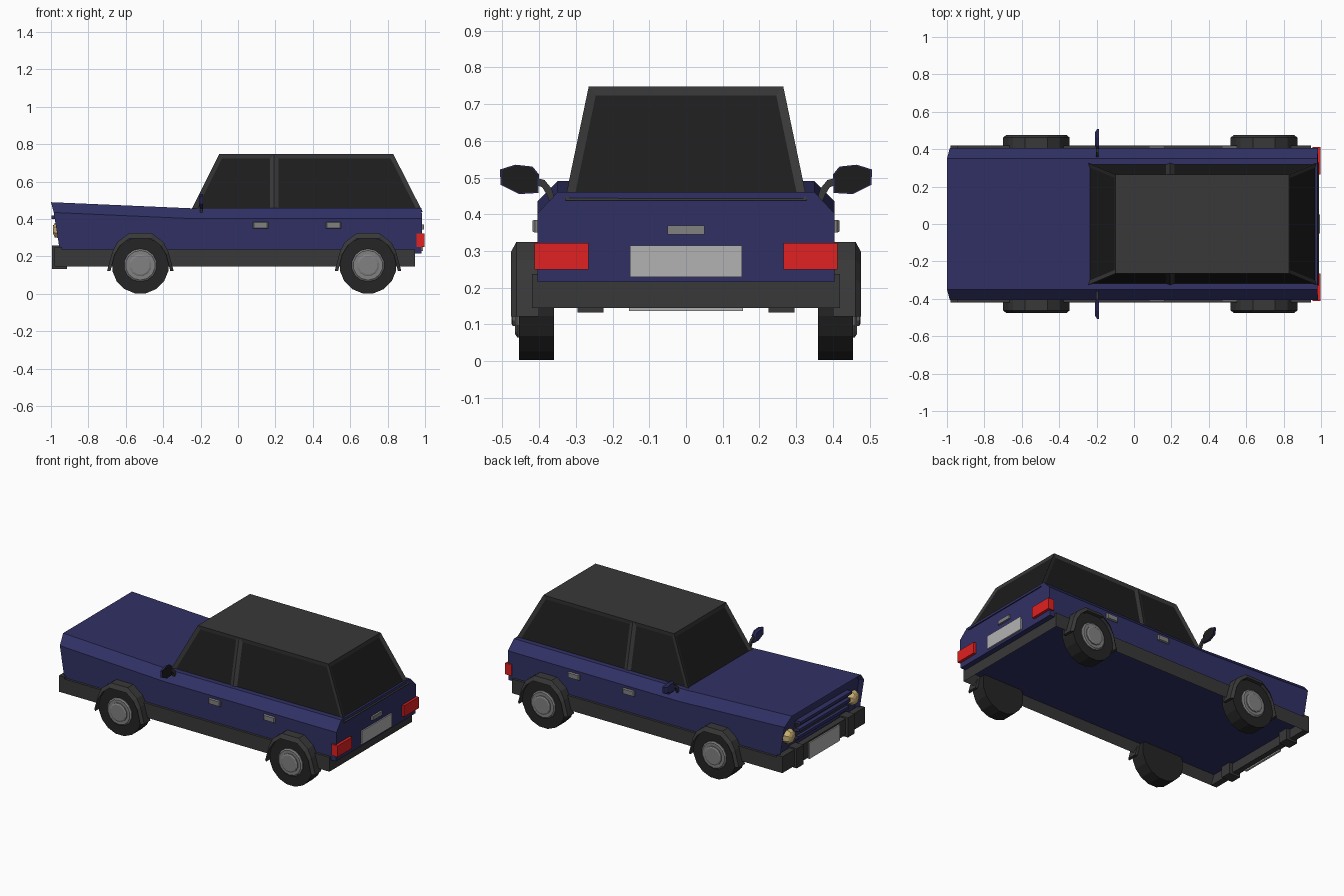
import bpy, bmesh, math
from mathutils import Vector

if "Cube" in bpy.data.objects:
    bpy.data.objects.remove(bpy.data.objects["Cube"])


def mat(name, r, g, b):
    m = bpy.data.materials.new(name)
    m.diffuse_color = (r, g, b, 1)
    m.use_nodes = True
    m.node_tree.nodes["Principled BSDF"].inputs["Base Color"].default_value = m.diffuse_color
    return m


BLUE = mat("blue_paint", 0.03, 0.03, 0.13)
TRIM = mat("dark_trim", 0.04, 0.04, 0.04)
GLASS = mat("dark_glass", 0.012, 0.012, 0.012)
RUBBER = mat("rubber", 0.018, 0.018, 0.018)
METAL = mat("metal", 0.22, 0.22, 0.22)
PLATE = mat("plate_grey", 0.45, 0.45, 0.45)
RED = mat("red_lens", 0.75, 0.015, 0.015)
LAMP = mat("warm_lens", 0.6, 0.45, 0.18)


def finish(name, bm, mats, sym=False):
    bmesh.ops.recalc_face_normals(bm, faces=bm.faces)
    me = bpy.data.meshes.new(name)
    bm.to_mesh(me)
    bm.free()
    for m in mats:
        me.materials.append(m)
    ob = bpy.data.objects.new(name, me)
    bpy.context.collection.objects.link(ob)
    if sym:
        mod = ob.modifiers.new("mirror", 'MIRROR')
        mod.use_axis = (False, True, False)
        mod.use_mirror_merge = False
    return ob


def loft(bm, rings, caps=True):
    """Bridge closed rings of points and cap both ends."""
    vs = [[bm.verts.new(p) for p in r] for r in rings]
    n = len(vs[0])
    for a, b in zip(vs, vs[1:]):
        for i in range(n):
            bm.faces.new((a[i], a[(i + 1) % n], b[(i + 1) % n], b[i]))
    if caps:
        bm.faces.new(vs[0])
        bm.faces.new(vs[-1])


def prism(name, pts, axis, levels, m, sym=False):
    """Extrude a profile along x (pts = y,z) or y (pts = x,z); levels = (position, scale)."""
    cu = sum(p[0] for p in pts) / len(pts)
    cv = sum(p[1] for p in pts) / len(pts)
    rings = []
    for d, s in levels:
        flat = [(cu + (u - cu) * s, cv + (v - cv) * s) for u, v in pts]
        rings.append([(d, u, v) if axis == 'x' else (u, d, v) for u, v in flat])
    bm = bmesh.new()
    loft(bm, rings)
    return finish(name, bm, [m], sym)


def box(name, x, y, z, m, sym=False):
    pts = [(y[0], z[0]), (y[1], z[0]), (y[1], z[1]), (y[0], z[1])]
    return prism(name, pts, 'x', [(x[0], 1), (x[1], 1)], m, sym)


def circle(u, v, r, n):
    return [(u + r * math.cos(math.tau * (i + .5) / n), v + r * math.sin(math.tau * (i + .5) / n))
            for i in range(n)]


def inset(bm, test, thick, depth, index):
    """Recess the faces whose normal passes the test and recolour them."""
    bmesh.ops.recalc_face_normals(bm, faces=bm.faces)
    bm.normal_update()
    faces = [f for f in bm.faces if test(f.normal)]
    bmesh.ops.inset_individual(bm, faces=faces, thickness=thick, depth=depth, use_even_offset=True)
    for f in faces:
        f.material_index = index


# Body: three stations of (x, z) for bottom, crease and top edge
bm = bmesh.new()
stations = [((-.95, .215), (-.985, .435), (-1, .49)),
            ((-.24, .215), (-.24, .402), (-.24, .457)),
            ((.98, .215), (.985, .402), (.98, .46))]
rings = []
for st in stations:
    half = [(x, y, z) for (x, z), y in zip(st, (.405, .405, .35))]
    rings.append(half + [(x, -y, z) for x, y, z in reversed(half)])
loft(bm, rings)
inset(bm, lambda n: n.x < -.8, .022, -.022, 0)
finish("body", bm, [BLUE])

# Lower skirt with the recessed floor
bm = bmesh.new()
loft(bm, [[(x, -.42, z), (x, .42, z), (x, .42, zt), (x, -.42, zt)]
          for x, z, zt in ((-.97, .145, .237), (.945, .145, .237))])
inset(bm, lambda n: n.z < -.8, .025, -.06, 1)
finish("skirt", bm, [TRIM, BLUE])

# Cabin: tapered box split at the middle pillar, windows recessed
bm = bmesh.new()
rings = []
for xb, xt in ((-.255, -.1), (.193, .193), (.988, .83)):
    rings.append([(xb, -.33, .437), (xb, .33, .437), (xt, .265, .748), (xt, -.265, .748)])
loft(bm, rings)
inset(bm, lambda n: abs(n.z) < .8, .023, -.008, 1)
finish("cabin", bm, [TRIM, GLASS])

# Wheels and arches
for label, cx in (("front", -.522), ("rear", .695)):
    cz = .153
    prism(label + "_tyre", circle(cx, cz, .153, 16), 'y',
          [(.36, 1), (.455, 1)], RUBBER, True)
    prism(label + "_rim", circle(cx, cz, .088, 14), 'y',
          [(.44, 1), (.46, 1), (.466, .9)], METAL, True)
    prism(label + "_hubcap", circle(cx, cz, .06, 12), 'y',
          [(.455, 1), (.472, 1), (.476, .85)], METAL, True)
    outer = [(.178, .122), (.15, .225), (.125, .275), (.06, .325)]
    inner = [(.06, .297), (.108, .258), (.138, .21), (.16, .122)]
    bm = bmesh.new()
    arc_o = outer + [(-u, z) for u, z in reversed(outer)]
    arc_i = inner[::-1] + [(-u, z) for u, z in inner]
    # Each station is a small quad section swept around the arch
    loft(bm, [[(cx + o[0], .4, o[1]), (cx + o[0], .462, o[1]),
               (cx + i[0], .477, i[1]), (cx + i[0], .4, i[1])] for o, i in zip(arc_o, arc_i)])
    finish(label + "_wheel_arch", bm, [TRIM], True)

# Front bumper, overriders and plate
box("front_bumper", (-.98, -.94), (-.42, .42), (.145, .25), TRIM)
box("bumper_overrider", (-.995, -.915), (.225, .295), (.132, .258), TRIM, True)
box("front_plate", (-.988, -.975), (-.155, .155), (.137, .24), PLATE)

# Grille slats and headlights
for i, z in enumerate((.30, .35, .40)):
    x = -.945 - (z - .215) * .18
    box(f"grille_slat_{i + 1}", (x - .02, x + .02), (-.26, .26), (z, z + .018), BLUE)
box("grille_backing", (-.962, -.93), (-.26, .26), (.285, .43), TRIM)
prism("headlight", circle(.325, .342, .046, 8), 'x',
      [(-.94, 1), (-.968, 1), (-.982, .8), (-.99, .4)], LAMP, True)

# Rear lamps, plate and latch
box("rear_lamp", (.955, .998), (.265, .413), (.25, .322), RED, True)
box("rear_plate", (.97, .99), (-.152, .152), (.229, .315), PLATE)
box("rear_latch", (.97, .995), (-.05, .05), (.345, .37), METAL)

# Door handles
for label, x in (("front", .08), ("rear", .47)):
    pts = [(x, .35), (x + .082, .35), (x + .082, .385), (x, .385)]
    prism(label + "_door_handle", pts, 'y', [(.395, 1), (.412, 1), (.418, .85)], METAL, True)

# Wing mirrors
shell = [(.402, .458), (.455, .455), (.505, .48), (.507, .522), (.465, .535), (.418, .53), (.4, .508)]
prism("mirror_shell", shell, 'x', [(-.208, .7), (-.198, 1), (-.188, 1)], BLUE, True)
prism("mirror_glass", shell, 'x', [(-.19, .93), (-.186, .93)], GLASS, True)
arm = [(.41, .5), (.385, .493), (.366, .47), (.352, .425), (.368, .425), (.38, .455), (.392, .474), (.41, .48)]
prism("mirror_arm", arm, 'x', [(-.204, 1), (-.19, 1)], TRIM, True)
